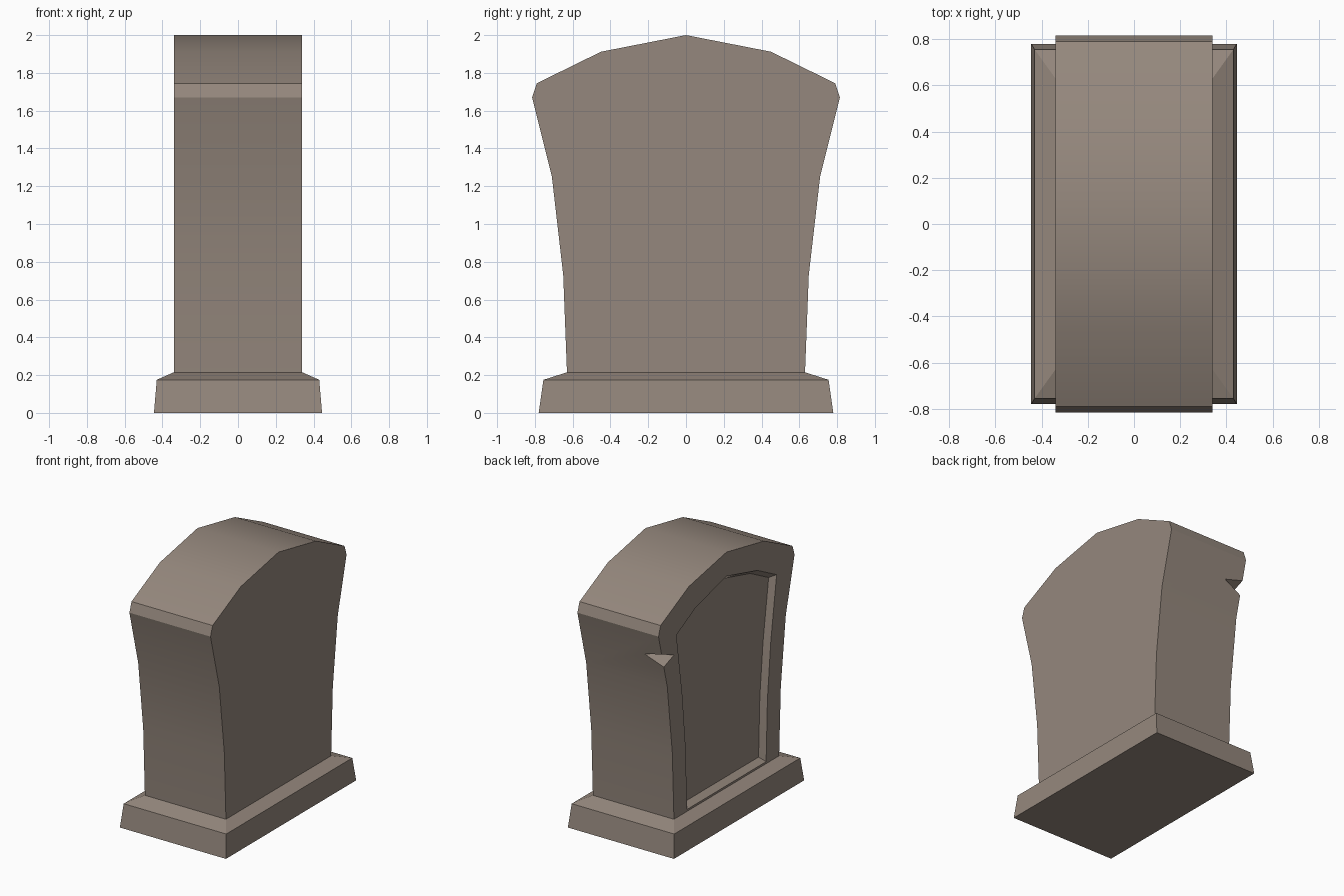
import bpy, bmesh, math
from mathutils import Vector

cube = bpy.data.objects.get("Cube")
if cube:
    bpy.data.objects.remove(cube, do_unlink=True)

stone_colour = (0.30, 0.245, 0.205, 1)
stone = bpy.data.materials.new("warm_grey_stone")
stone.use_nodes = True
stone.diffuse_color = stone_colour
bsdf = stone.node_tree.nodes["Principled BSDF"]
bsdf.inputs["Base Color"].default_value = stone_colour
bsdf.inputs["Roughness"].default_value = 0.9


def finish(name, bm):
    """Turn a bmesh into an object with the stone material."""
    bmesh.ops.recalc_face_normals(bm, faces=bm.faces)
    mesh = bpy.data.meshes.new(name)
    bm.to_mesh(mesh)
    bm.free()
    mesh.materials.append(stone)
    obj = bpy.data.objects.new(name, mesh)
    bpy.context.collection.objects.link(obj)
    return obj


def loft(name, rings):
    """Join equal rings of points with quads and cap both ends."""
    bm = bmesh.new()
    loops = [[bm.verts.new(p) for p in ring] for ring in rings]
    n = len(loops[0])
    for a, b in zip(loops, loops[1:]):
        for i in range(n):
            j = (i + 1) % n
            bm.faces.new((a[i], a[j], b[j], b[i]))
    bm.faces.new(loops[0])
    bm.faces.new(loops[-1])
    return finish(name, bm)


def mirrored(half):
    """Close a half outline (bottom to peak on the centre line)."""
    return half + [(-y, z) for y, z in reversed(half[:-1])]


def cut(target, cutter):
    """Carve the cutter out of the target, then discard it."""
    cutter.hide_render = True
    mod = target.modifiers.new("carve", 'BOOLEAN')
    mod.operation = 'DIFFERENCE'
    mod.solver = 'EXACT'
    mod.object = cutter
    bpy.ops.object.select_all(action='DESELECT')
    bpy.context.view_layer.objects.active = target
    target.select_set(True)
    bpy.ops.object.modifier_apply(modifier=mod.name)
    bpy.data.objects.remove(cutter, do_unlink=True)


# Plinth: tapered block with a sloping shoulder
half_width = 0.34
levels = [(0.445, 0.78, 0), (0.43, 0.755, 0.175), (half_width, 0.63, 0.215)]
loft("plinth", [[(x * sx, y * sy, z) for sx, sy in
                 ((-1, -1), (1, -1), (1, 1), (-1, 1))] for x, y, z in levels])

# Headstone: flared slab with an arched top
slab = mirrored([(0.63, 0.212), (0.65, 0.73), (0.71, 1.25), (0.815, 1.67),
                 (0.79, 1.745), (0.45, 1.912), (0, 2)])
headstone = loft("headstone", [[(x, y, z) for y, z in slab]
                               for x in (-half_width, half_width)])

# Recessed panel with bevelled walls on one broad side
panel = mirrored([(0.474, 0.23), (0.49, 0.7), (0.53, 1.12), (0.6, 1.6),
                  (0.37, 1.72), (0, 1.818)])
middle = 0.95
rings = []
for depth, scale in ((-0.025, 1.02), (0.05, 0.96)):
    rings.append([(depth - half_width, y * scale, middle + (z - middle) * scale)
                  for y, z in panel])
cut(headstone, loft("panel_cutter", rings))

# Chipped notch on the back edge beside the panel
chip = [Vector(p) for p in ((-0.34, 0.63, 1.46), (-0.19, 0.767, 1.482),
                            (-0.34, 0.777, 1.52), (-0.34, 0.751, 1.415))]
ridge = (chip[0] + chip[1]) / 2
bm = bmesh.new()
corners = [bm.verts.new(ridge + (p - ridge) * 1.4) for p in chip]
for i in range(4):
    bm.faces.new([v for k, v in enumerate(corners) if k != i])
cut(headstone, finish("chip_cutter", bm))

# Soft shading along the curves, crisp corners elsewhere
bpy.ops.object.shade_smooth_by_angle(angle=math.radians(28))
